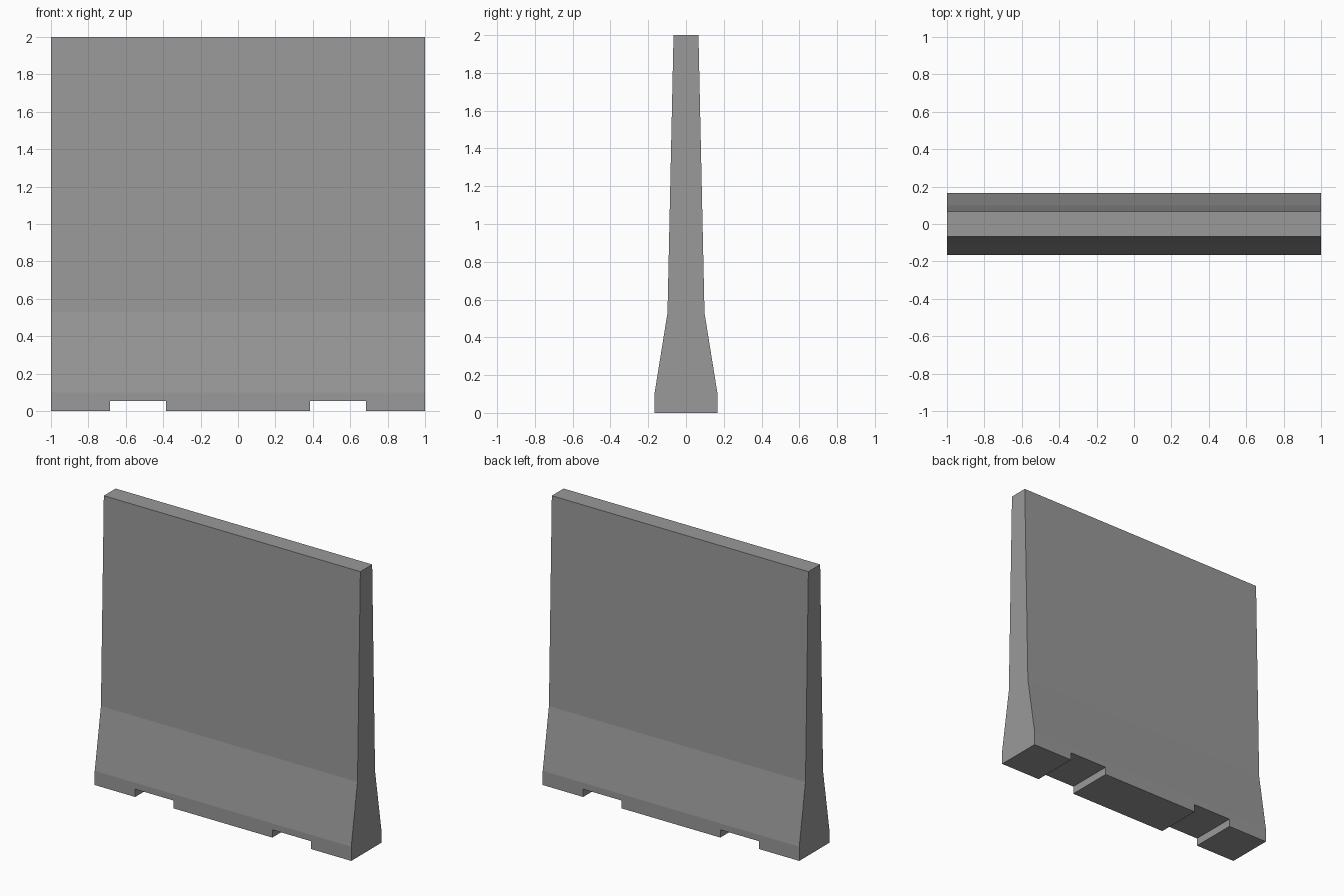
import bpy
import bmesh

cube = bpy.data.objects.get("Cube")
if cube:
    bpy.data.objects.remove(cube, do_unlink=True)

# Concrete colour
concrete = bpy.data.materials.new("concrete_grey")
concrete.use_nodes = True
grey = (0.32, 0.32, 0.32, 1)
concrete.diffuse_color = grey
concrete.node_tree.nodes["Principled BSDF"].inputs["Base Color"].default_value = grey


def add_object(name, bm):
    bmesh.ops.recalc_face_normals(bm, faces=bm.faces)
    mesh = bpy.data.meshes.new(name)
    bm.to_mesh(mesh)
    bm.free()
    mesh.materials.append(concrete)
    obj = bpy.data.objects.new(name, mesh)
    bpy.context.collection.objects.link(obj)
    return obj


# Barrier wall: symmetric cross-section (half width, height) extruded along x
half = [(0.167, 0), (0.167, 0.1), (0.098, 0.53), (0.066, 2)]
section = half + [(-y, z) for y, z in reversed(half)]
bm = bmesh.new()
end = bm.faces.new([bm.verts.new((-1, y, z)) for y, z in section])
sweep = bmesh.ops.extrude_face_region(bm, geom=[end], use_keep_orig=True)
moved = [v for v in sweep["geom"] if isinstance(v, bmesh.types.BMVert)]
bmesh.ops.translate(bm, verts=moved, vec=(2, 0, 0))
wall = add_object("barrier_wall", bm)

# Lifting slots through the foot, one on each side
slot_width, slot_height = 0.3, 0.055
bm = bmesh.new()
for side in (-1, 1):
    box = bmesh.ops.create_cube(bm, size=1)["verts"]
    bmesh.ops.scale(bm, verts=box, vec=(slot_width, 1, slot_height * 2))
    bmesh.ops.translate(bm, verts=box, vec=(side * 0.535, 0, 0))
cutter = add_object("slot_cutter", bm)
cutter.hide_render = True

cut = wall.modifiers.new("foot_slots", "BOOLEAN")
cut.operation = "DIFFERENCE"
cut.solver = "EXACT"
cut.object = cutter

# Bake the cut and drop the helper
bpy.context.view_layer.objects.active = wall
bpy.ops.object.modifier_apply(modifier=cut.name)
bpy.data.objects.remove(cutter, do_unlink=True)
